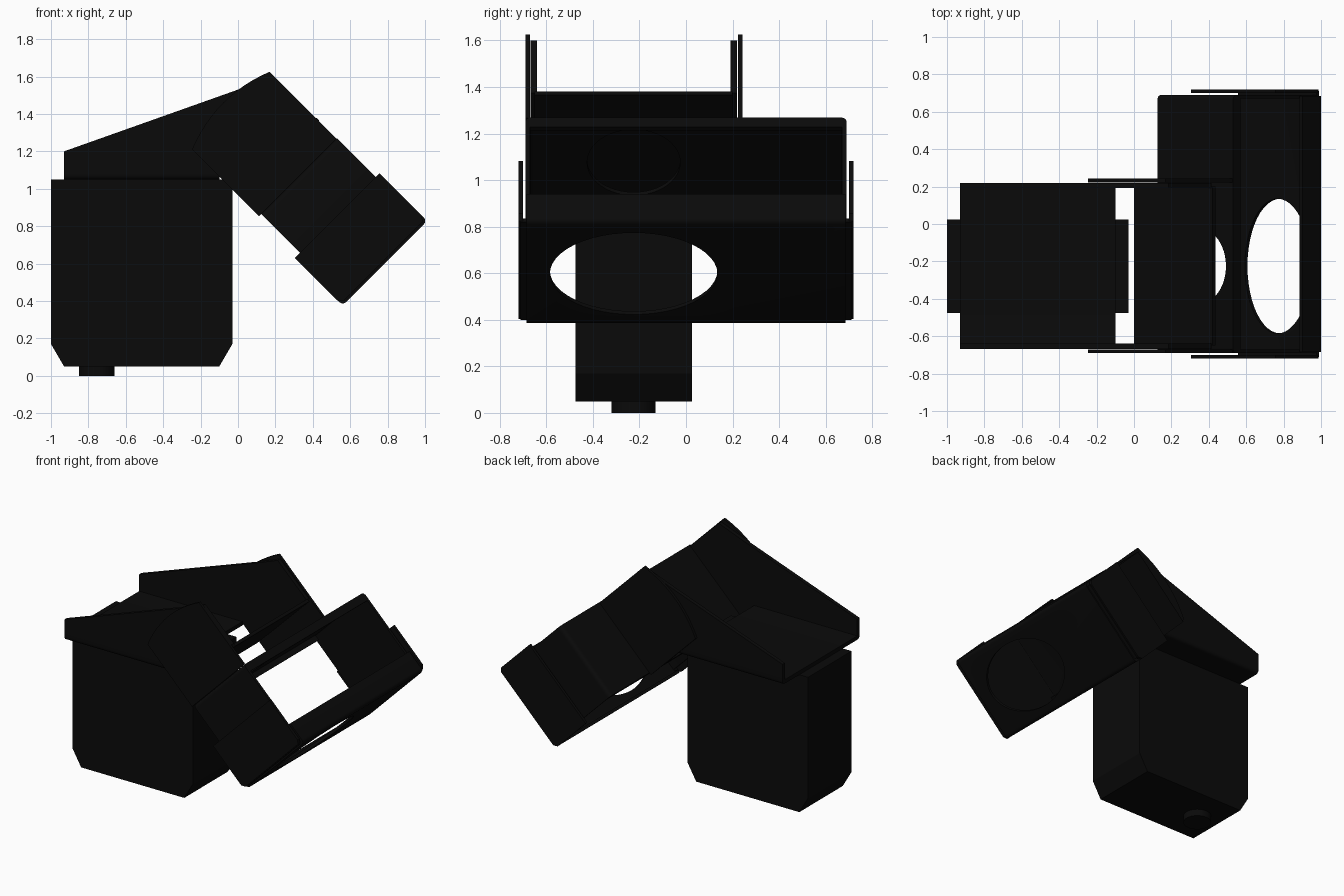
import bpy, bmesh, math
from mathutils import Vector

cube = bpy.data.objects.get("Cube")
if cube:
    bpy.data.objects.remove(cube, do_unlink=True)

black = bpy.data.materials.new("matte black")
black.use_nodes = True
COL = (0.003, 0.003, 0.003, 1)
black.diffuse_color = COL
bsdf = black.node_tree.nodes["Principled BSDF"]
bsdf.inputs["Base Color"].default_value = COL
bsdf.inputs["Roughness"].default_value = 0.8

R = math.sqrt(0.5)
CY = -0.225  # centre line of the box and the brackets


# Mappings from (a, b, depth) to world space
def xz(a, b, c):
    return (a, c, b)


def yz(a, b, c):
    return (c, a, b)


def tilt_side(u, v, c):
    # u runs down the 45 degree arm, v across it
    return ((u + v) * R, c, (v - u) * R)


def tilt_end(y, u, v):
    return ((u + v) * R, y, (v - u) * R)


def prism(name, outline, c0, c1, mapping=xz):
    bm = bmesh.new()
    lo = [bm.verts.new(mapping(a, b, c0)) for a, b in outline]
    hi = [bm.verts.new(mapping(a, b, c1)) for a, b in outline]
    bm.faces.new(lo)
    bm.faces.new(hi[::-1])
    n = len(lo)
    for i in range(n):
        j = (i + 1) % n
        bm.faces.new((lo[j], lo[i], hi[i], hi[j]))
    bmesh.ops.recalc_face_normals(bm, faces=bm.faces)
    me = bpy.data.meshes.new(name)
    bm.to_mesh(me)
    bm.free()
    me.materials.append(black)
    ob = bpy.data.objects.new(name, me)
    bpy.context.collection.objects.link(ob)
    return ob


def smooth(ob):
    bpy.ops.object.select_all(action='DESELECT')
    ob.select_set(True)
    bpy.context.view_layer.objects.active = ob
    bpy.ops.object.shade_smooth_by_angle(angle=math.radians(30))


def sheet(name, path, t, c0, c1, mapping, r=0.03):
    """Bent sheet metal: a path with rounded corners, thickened to its left by t."""
    p = [Vector(q) for q in path]
    pts = [p[0]]
    for a, b, c in zip(p, p[1:], p[2:]):
        s = b + (a - b).normalized() * r
        e = b + (c - b).normalized() * r
        for k in range(6):
            f = k / 5
            pts.append(s * (1 - f) ** 2 + b * 2 * f * (1 - f) + e * f * f)
    pts.append(p[-1])
    off = []
    for i, q in enumerate(pts):
        d0 = (q - pts[max(i - 1, 0)]).normalized() if i else (pts[1] - q).normalized()
        d1 = (pts[i + 1] - q).normalized() if i < len(pts) - 1 else d0
        d = (d0 + d1).normalized()
        off.append(q + Vector((-d.y, d.x)) * t / max(d.dot(d0), 0.5))
    ob = prism(name, [tuple(q) for q in pts + off[::-1]], c0, c1, mapping)
    smooth(ob)
    return ob


def cylinder(name, loc, depth, rot=(0, 0, 0), scale=(1, 1, 1)):
    bpy.ops.mesh.primitive_cylinder_add(vertices=48, radius=1, depth=depth,
                                        location=loc, rotation=rot, scale=scale)
    ob = bpy.context.object
    ob.name = name
    ob.data.materials.append(black)
    return ob


def cut_hole(ob, loc, rv, ry):
    cutter = cylinder("hole_cutter", loc, 0.12, (0, math.radians(135), 0), (rv, ry, 1))
    cutter.hide_render = True
    mod = ob.modifiers.new("hole", 'BOOLEAN')
    mod.operation = 'DIFFERENCE'
    mod.solver = 'EXACT'
    mod.object = cutter
    bpy.context.view_layer.objects.active = ob
    bpy.ops.object.modifier_apply(modifier=mod.name)
    bpy.data.objects.remove(cutter, do_unlink=True)


# Box body with chamfered lower corners, and its round foot
prism("box_body", [(-1, 0.17), (-0.93, 0.05), (-0.1, 0.05), (-0.03, 0.17),
                   (-0.03, 1.05), (-1, 1.05)], -0.475, 0.025)
smooth(cylinder("round_foot", (-0.755, CY, 0.03), 0.06, scale=(0.095, 0.095, 1)))

# Fixed bracket: bent base channel, two side plates and the tilted web
sheet("bracket_base", [(-0.668, 1.1), (-0.668, 1.05), (0.22, 1.05), (0.22, 1.1)],
      0.028, -0.93, -0.1, yz)
inner = [(-0.93, 1.09), (-0.93, 1.2), (0.0, 1.53), (0.185, 1.6), (0.415, 1.375),
         (0.0, 0.965), (-0.1, 1.07), (-0.1, 1.09)]
prism("bracket_side_right", inner, -0.668, -0.64)
prism("bracket_side_left", inner, 0.192, 0.22)
prism("bracket_web", [(0.0, 0.965), (0.42, 1.38), (0.435, 1.365), (0.015, 0.95)],
      -0.65, 0.2)

# Tilting arm plates with a shallow arc at the upper end
arc = []
half, sag = 0.293, 0.058
for k in range(13):
    f = -1 + k / 6
    arc.append((-1.03 - sag * (1 - f * f), 0.976 + half * f))
arm = arc + [(-0.523, 1.269), (-0.523, 0.683)]
prism("arm_plate_right", arm, -0.69, -0.671, tilt_side)
prism("arm_plate_left", arm, 0.223, 0.242, tilt_side)

# Wide open tray: back wall bent into two sides, with lips and a round hole
tray = sheet("tray", [(-0.69, 0.1), (-0.69, -0.523), (0.69, -0.523), (0.69, 0.1)],
             0.02, 0.7, 1.272, tilt_end)
cut_hole(tray, (0.36, CY, 1.08), 0.2, 0.2)
for name, v0 in (("tray_lip_lower", 0.7), ("tray_lip_upper", 1.252)):
    prism(name, [(-0.51, v0), (-0.465, v0), (-0.465, v0 + 0.02), (-0.51, v0 + 0.02)],
          -0.67, 0.67, tilt_side)

# End cover: folded front panel with an oval opening, and two cheek plates
cover = sheet("cover_panel", [(0.9, 0.94), (1.012, 0.828), (0.56, 0.376), (0.53, 0.406)],
              -0.02, -0.685, 0.685, xz)
cut_hole(cover, (0.775, CY, 0.605), 0.248, 0.36)
cheek = [(-0.23, 0.66), (-0.23, 1.301), (0.09, 1.301), (0.115, 1.28),
         (0.115, 0.685), (0.09, 0.66)]
prism("cover_cheek_right", cheek, -0.72, -0.7, tilt_side)
prism("cover_cheek_left", cheek, 0.7, 0.72, tilt_side)
# Narrow folds joining the cheeks to the panel
fold = [(0.1, 0.685), (0.12, 0.685), (0.12, 1.28), (0.1, 1.28)]
prism("cover_fold_right", fold, -0.71, -0.675, tilt_side)
prism("cover_fold_left", fold, 0.675, 0.71, tilt_side)
